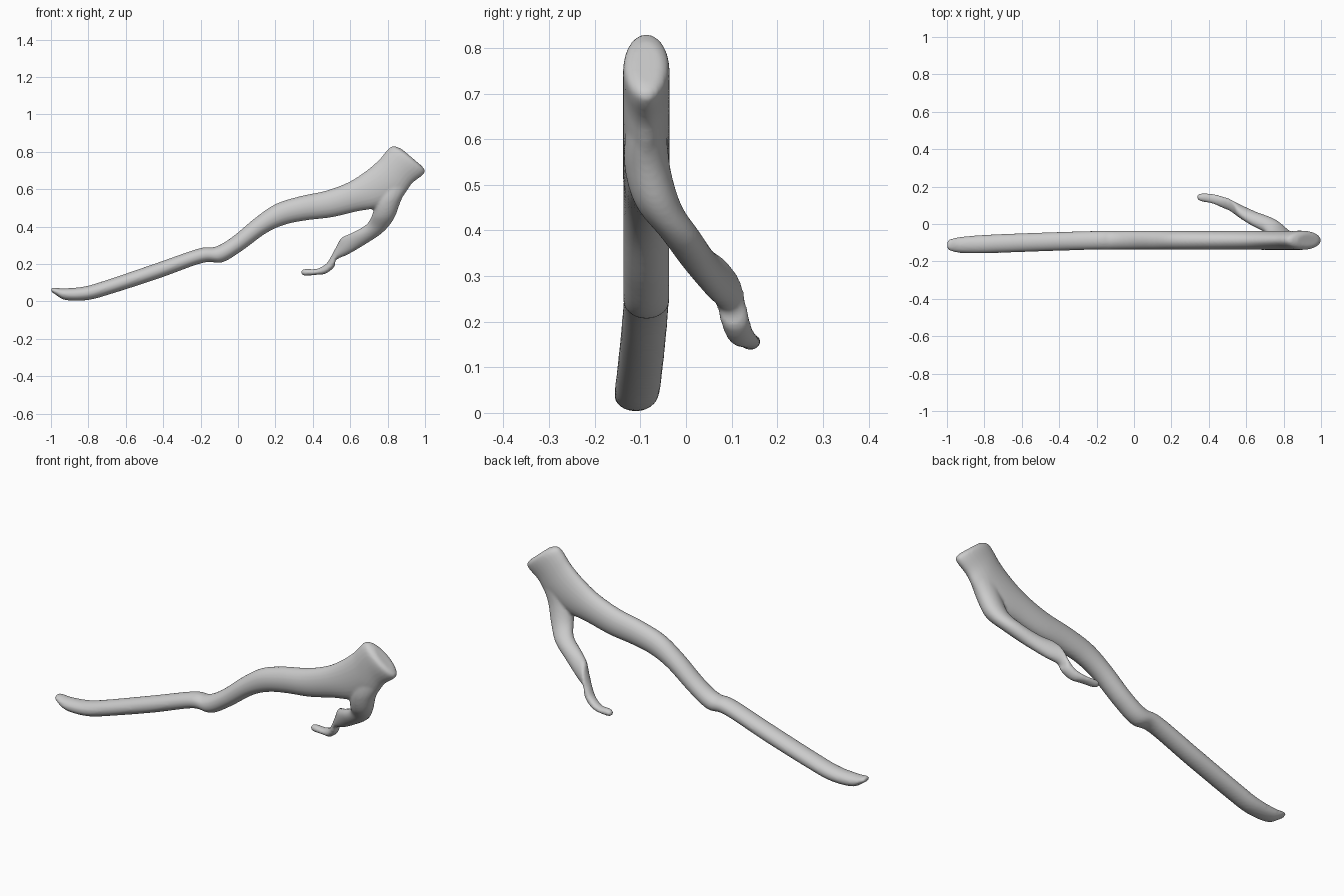
import bpy, bmesh, math
from mathutils import Vector

SIDES, STEPS = 28, 6


def catmull(p, t, i):
    a, b, c, d = (p[max(0, min(len(p) - 1, i + k))] for k in (-1, 0, 1, 2))
    return [0.5 * (2 * q + (r - o) * t + (2 * o - 5 * q + 4 * r - s) * t * t
                   + (3 * q - o - 3 * r + s) * t ** 3) for o, q, r, s in zip(a, b, c, d)]


def add_limb(bm, sections):
    """Loft ellipses; section = upper x, z, lower x, z, centre y, half width."""
    rows = [catmull(sections, k / STEPS, i)
            for i in range(len(sections) - 1) for k in range(STEPS)] + [sections[-1]]
    rings = []
    for ux, uz, lx, lz, y, w in rows:
        mid = Vector(((ux + lx) / 2, y, (uz + lz) / 2))
        half = Vector(((ux - lx) / 2, 0, (uz - lz) / 2))
        rings.append([bm.verts.new(mid + half * math.cos(a) + Vector((0, w * math.sin(a), 0)))
                      for a in (2 * math.pi * j / SIDES for j in range(SIDES))])
    for r0, r1 in zip(rings, rings[1:]):
        for j in range(SIDES):
            k = (j + 1) % SIDES
            bm.faces.new((r0[j], r0[k], r1[k], r1[j]))
    bm.faces.new(rings[0][::-1])
    bm.faces.new(rings[-1])


# long main limb, from thin tip to cut end
main_limb = [
    (-1.0, .068, -.998, .052, -.112, .018),
    (-.985, .074, -.975, .036, -.112, .032),
    (-.93, .07, -.92, .007, -.112, .043),
    (-.82, .08, -.80, .008, -.108, .049),
    (-.70, .115, -.67, .043, -.103, .05),
    (-.45, .20, -.42, .124, -.094, .05),
    (-.21, .283, -.19, .206, -.087, .05),
    (-.12, .293, -.085, .209, -.087, .051),
    (-.03, .345, .02, .27, -.087, .051),
    (.09, .445, .15, .365, -.087, .051),
    (.20, .52, .25, .41, -.087, .051),
    (.33, .562, .36, .433, -.087, .051),
    (.47, .592, .50, .45, -.087, .051),
    (.59, .637, .64, .482, -.087, .051),
    (.68, .694, .77, .505, -.087, .051),
    (.75, .753, .87, .552, -.087, .051),
    (.79, .80, .93, .63, -.087, .051),
    (.815, .825, .985, .673, -.087, .051),
    (.84, .829, 1.0, .696, -.087, .046),
    (.875, .815, .985, .722, -.087, .03),
]
# side branch, curving out behind the main limb
side_branch = [
    (.76, .64, .91, .61, -.087, .045),
    (.735, .54, .872, .54, -.085, .05),
    (.718, .465, .835, .445, -.06, .05),
    (.685, .41, .775, .37, -.012, .044),
    (.61, .367, .68, .305, .027, .039),
    (.555, .342, .59, .252, .065, .036),
    (.532, .305, .525, .222, .092, .033),
    (.497, .24, .515, .185, .105, .032),
    (.47, .20, .47, .149, .118, .03),
    (.42, .174, .42, .142, .135, .026),
    (.36, .174, .36, .138, .142, .021),
    (.338, .165, .338, .145, .145, .012),
]

bm = bmesh.new()
add_limb(bm, main_limb)
add_limb(bm, side_branch)
bmesh.ops.recalc_face_normals(bm, faces=bm.faces)
mesh = bpy.data.meshes.new("forked_branch")
bm.to_mesh(mesh)
bm.free()
branch = bpy.data.objects.new("forked_branch", mesh)
bpy.context.collection.objects.link(branch)

# fuse both limbs and soften the fork
remesh = branch.modifiers.new("fuse", 'REMESH')
remesh.mode = 'VOXEL'
remesh.voxel_size = 0.007
remesh.use_smooth_shade = True
soften = branch.modifiers.new("soften", 'SMOOTH')
soften.factor = 0.5
soften.iterations = 5
